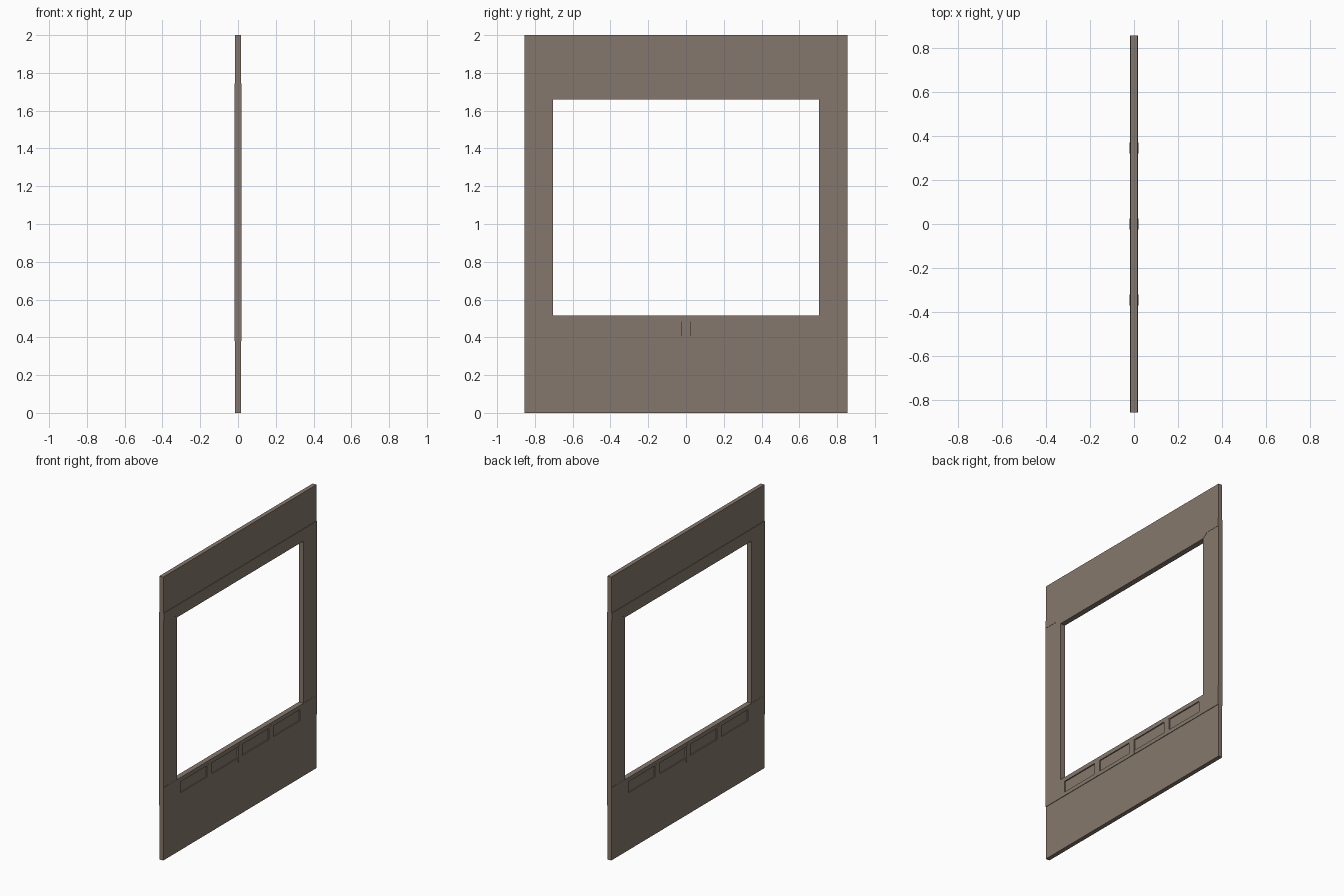
import bpy, bmesh

if "Cube" in bpy.data.objects:
    bpy.data.objects.remove(bpy.data.objects["Cube"])

W = 0.855            # half width of the wall (y)
OPEN = 0.705         # half width of the window opening

mat = bpy.data.materials.new("warm grey brown")
mat.diffuse_color = (0.235, 0.187, 0.149, 1)
mat.use_nodes = True
mat.node_tree.nodes["Principled BSDF"].inputs["Base Color"].default_value = mat.diffuse_color


def plate(name, outlines, half, x0=None):
    """Extrude (y, z) outlines through x, from x0 (default -half) to half."""
    x0 = -half if x0 is None else x0
    bm = bmesh.new()
    for pts in outlines:
        f = bm.faces.new([bm.verts.new((x0, y, z)) for y, z in pts])
        r = bmesh.ops.extrude_face_region(bm, geom=[f])
        for v in r["geom"]:
            if isinstance(v, bmesh.types.BMVert):
                v.co.x = half
    bmesh.ops.recalc_face_normals(bm, faces=bm.faces[:])
    me = bpy.data.meshes.new(name)
    bm.to_mesh(me)
    bm.free()
    me.materials.append(mat)
    ob = bpy.data.objects.new(name, me)
    bpy.context.collection.objects.link(ob)
    return ob


def rect(y0, y1, z0, z1):
    return [(y0, z0), (y1, z0), (y1, z1), (y0, z1)]


# thin wall sheets above and below the window
plate("lower_wall", [rect(-W, W, 0, 0.38)], 0.015)
plate("upper_wall", [rect(-W, W, 1.745, 2.0)], 0.015)

# thicker header with chamfered lower corners
plate("header", [[(-W, 1.69), (-0.745, 1.69), (-OPEN, 1.66), (OPEN, 1.66),
                  (0.745, 1.69), (W, 1.69), (W, 1.745), (-W, 1.745)]], 0.019)

# side posts, cut to follow the header chamfer
for s, side in ((-1, "left"), (1, "right")):
    plate(side + "_post", [[(s * OPEN, 0.515), (s * W, 0.515), (s * W, 1.69),
                            (s * 0.745, 1.69), (s * OPEN, 1.66)]], 0.0175)

# sill band with four recessed slots on both faces
sill = plate("sill_band", [rect(-W, W, 0.38, 0.515)], 0.0185)
slots = [rect(a, b, 0.407, 0.485) for a, b in
         ((-0.665, -0.37), (-0.318, -0.025), (0.025, 0.318), (0.37, 0.665))]
for x0, x1 in ((0.011, 0.04), (-0.04, -0.011)):
    cut = plate("slot_cutter", slots, x1, x0)
    cut.hide_render = True
    cut.hide_set(True)
    mod = sill.modifiers.new("slots", "BOOLEAN")
    mod.operation = "DIFFERENCE"
    mod.solver = "EXACT"
    mod.object = cut

# dividers with clipped tops between the slots
for i, c in enumerate((-0.344, 0, 0.344)):
    w = 0.025
    plate(f"slot_divider_{i + 1}", [[
        (c - w, 0.38), (c + w, 0.38), (c + w, 0.485), (c + 0.012, 0.498),
        (c - 0.012, 0.498), (c - w, 0.485)]], 0.0195)
